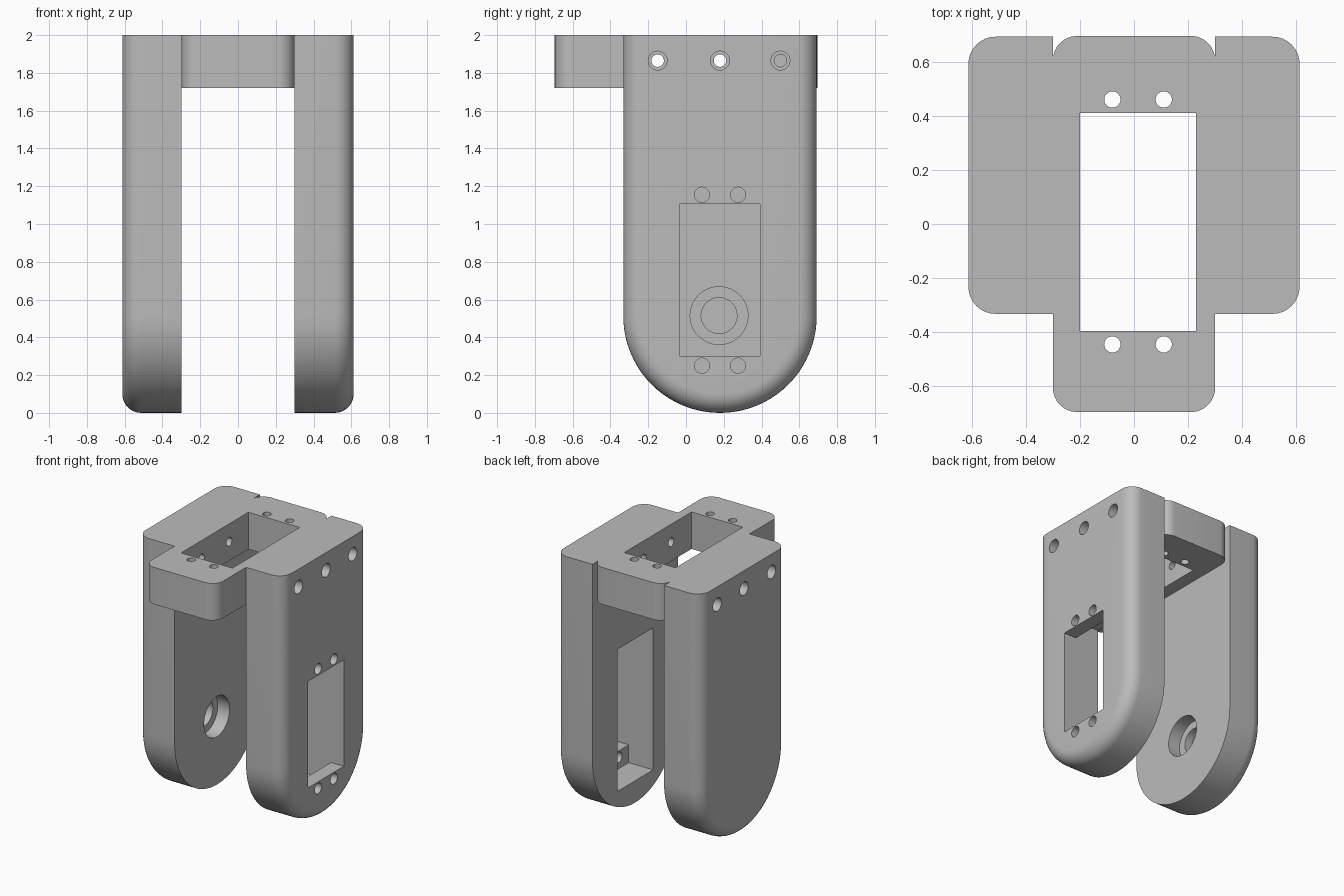
import bpy, bmesh, math
from mathutils import Matrix

cube = bpy.data.objects.get("Cube")
if cube:
    bpy.data.objects.remove(cube)

grey = bpy.data.materials.new("grey plastic")
grey.use_nodes = True
grey.diffuse_color = (0.5, 0.5, 0.5, 1)
grey.node_tree.nodes["Principled BSDF"].inputs["Base Color"].default_value = (0.5, 0.5, 0.5, 1)

INNER, OUTER = 0.3, 0.612        # leg faces, measured from the middle
MID_Y, RADIUS = 0.18, 0.512      # centre and half width of a leg
PLATE_Z, TOP = 1.72, 2.0
FILLET = 0.1


def make_object(name, bm):
    bmesh.ops.recalc_face_normals(bm, faces=bm.faces[:])
    mesh = bpy.data.meshes.new(name)
    bm.to_mesh(mesh)
    bm.free()
    mesh.materials.append(grey)
    obj = bpy.data.objects.new(name, mesh)
    bpy.context.collection.objects.link(obj)
    return obj


def loft(name, rings):
    """Skin a row of closed rings and cap both ends."""
    bm = bmesh.new()
    loops = [[bm.verts.new(p) for p in ring] for ring in rings]
    n = len(loops[0])
    for a, b in zip(loops, loops[1:]):
        for i in range(n):
            j = (i + 1) % n
            bm.faces.new((a[i], a[j], b[j], b[i]))
    bm.faces.new(loops[0])
    bm.faces.new(loops[-1])
    return make_object(name, bm)


def box(name, x, y, z):
    return loft(name, [[(x[0], y[0], h), (x[1], y[0], h), (x[1], y[1], h), (x[0], y[1], h)] for h in z])


def rod(name, start, axis, length, radius, segments=32):
    """Cylinder running from start along the x or z axis."""
    bm = bmesh.new()
    turn = Matrix.Rotation(math.pi / 2, 4, 'Y') if axis == 'X' else Matrix()
    place = Matrix.Translation(start) @ turn @ Matrix.Translation((0, 0, length / 2))
    bmesh.ops.create_cone(bm, cap_ends=True, segments=segments, radius1=radius,
                          radius2=radius, depth=length, matrix=place)
    return make_object(name, bm)


def combine(target, tool, operation='DIFFERENCE'):
    """Apply a boolean and remove the tool."""
    tool.hide_render = True
    bpy.context.view_layer.objects.active = target
    mod = target.modifiers.new("boolean", 'BOOLEAN')
    mod.operation = operation
    mod.solver = 'EXACT'
    mod.object = tool
    bpy.ops.object.modifier_apply(modifier=mod.name)
    bpy.data.objects.remove(tool)


def leg_ring(x, radius):
    """Round-bottomed leg outline."""
    steps = 40
    arc = [math.pi + math.pi * i / steps for i in range(steps + 1)]
    ring = [(x, MID_Y + radius * math.cos(a), RADIUS + radius * math.sin(a)) for a in arc]
    return ring + [(x, MID_Y + radius, TOP), (x, MID_Y - radius, TOP)]


def make_leg(name, side):
    """Leg with a filleted outer rim."""
    rings = [leg_ring(side * INNER, RADIUS)]
    for i in range(9):
        a = math.pi / 2 * i / 8
        rings.append(leg_ring(side * (OUTER - FILLET + FILLET * math.sin(a)),
                              RADIUS - FILLET + FILLET * math.cos(a)))
    return loft(name, rings)


def plate_ring(z, half_x=INNER, half_y=0.695, corner=0.09):
    ring = []
    for quarter, (sx, sy) in enumerate([(1, 1), (-1, 1), (-1, -1), (1, -1)]):
        for i in range(9):
            a = math.pi / 2 * (quarter + i / 8)
            ring.append((sx * (half_x - corner) + corner * math.cos(a),
                         sy * (half_y - corner) + corner * math.sin(a), z))
    return ring


# Main parts: the plate is fused to one leg, the other leg is separate
left_leg = make_leg("frame_with_left_leg", 1)
right_leg = make_leg("right_leg", -1)
top_plate = loft("top_plate", [plate_ring(PLATE_Z), plate_ring(TOP)])
combine(left_leg, top_plate, 'UNION')
frame = left_leg

# Opening and screw holes in the top plate
combine(frame, box("plate_window", (-0.2, 0.23), (-0.395, 0.41), (1.6, 2.1)))
for x in (-0.08, 0.11):
    for y in (-0.445, 0.46):
        combine(frame, rod("plate_screw", (x, y, 1.6), 'Z', 0.5, 0.03))

# Motor window, wider inner pocket and ledge screws in the left leg
combine(frame, box("motor_window", (0.2, 0.7), (-0.035, 0.392), (0.3, 1.105)))
combine(frame, box("motor_pocket", (0.2, 0.505), (-0.035, 0.392), (0.165, 1.24)))
for y in (0.085, 0.275):
    for z in (0.25, 1.155):
        combine(frame, rod("ledge_screw", (0.45, y, z), 'X', 0.3, 0.04))

# Stepped round seat on the inside of the right leg
combine(right_leg, rod("seat_wide", (-0.4, 0.175, 0.515), 'X', 0.2, 0.153, 48))
combine(right_leg, rod("seat_deep", (-0.46, 0.175, 0.515), 'X', 0.2, 0.095, 48))

# Counterbored cross screws near the top; the rear pair stops in the plate
for y in (-0.15, 0.18, 0.5):
    reach = 0.4 if y > 0.4 else 0.5
    combine(frame, rod("cross_hole", (0.7 - reach, y, 1.865), 'X', reach, 0.033))
    combine(frame, rod("cross_head", (0.53, y, 1.865), 'X', 0.2, 0.05))
    combine(right_leg, rod("cross_hole", (-0.7, y, 1.865), 'X', 0.5, 0.033))
    combine(right_leg, rod("cross_head", (-0.73, y, 1.865), 'X', 0.2, 0.05))
    if y < 0.4:
        combine(frame, rod("cross_plate_hole", (-0.4, y, 1.865), 'X', 0.3, 0.033))

# Smooth shading with crisp edges
for obj in (frame, right_leg):
    bpy.ops.object.select_all(action='DESELECT')
    obj.select_set(True)
    bpy.context.view_layer.objects.active = obj
    bpy.ops.object.shade_smooth_by_angle(angle=math.radians(30))
